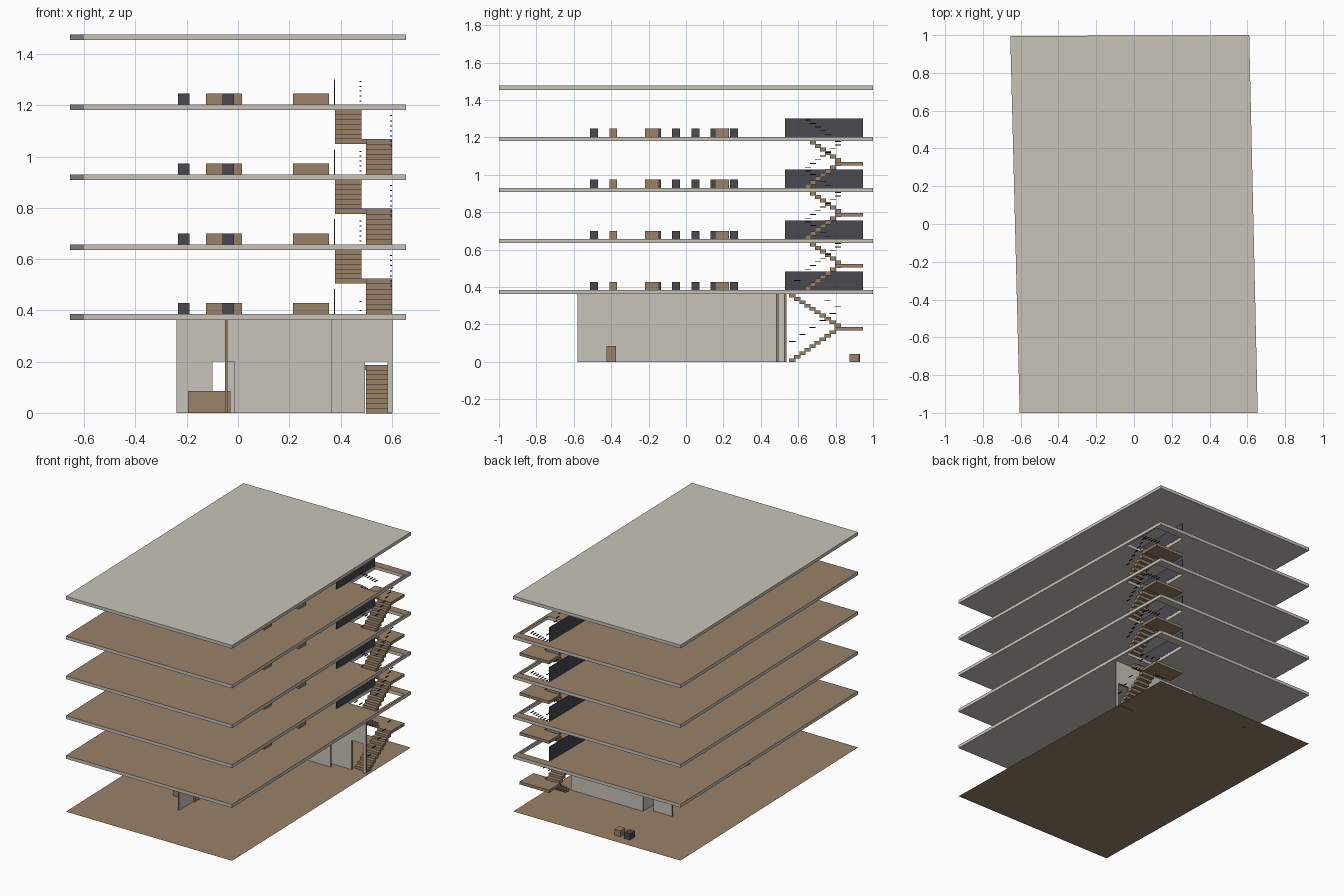
import bpy, bmesh

if "Cube" in bpy.data.objects:
    bpy.data.objects.remove(bpy.data.objects["Cube"], do_unlink=True)


def material(name, rgb):
    m = bpy.data.materials.new(name)
    m.use_nodes = True
    m.diffuse_color = (*rgb, 1)
    m.node_tree.nodes["Principled BSDF"].inputs["Base Color"].default_value = (*rgb, 1)
    return m


WOOD = material("warm wood", (0.32, 0.225, 0.14))
PLASTER = material("beige plaster", (0.58, 0.55, 0.49))
DARK = material("charcoal", (0.065, 0.065, 0.08))
BLACK = material("black metal", (0.012, 0.012, 0.015))


def finish(name, bm, mats, rule=None):
    bmesh.ops.recalc_face_normals(bm, faces=bm.faces[:])
    bm.normal_update()
    if rule:
        for f in bm.faces:
            f.material_index = rule(f.normal)
    me = bpy.data.meshes.new(name)
    bm.to_mesh(me)
    bm.free()
    for m in mats:
        me.materials.append(m)
    ob = bpy.data.objects.new(name, me)
    bpy.context.collection.objects.link(ob)
    return ob


def add_box(bm, x, y, z):
    """Box from three (low, high) ranges."""
    for v in bmesh.ops.create_cube(bm, size=1)["verts"]:
        v.co = [r[0] if c < 0 else r[1] for c, r in zip(v.co, (x, y, z))]


def box(name, x, y, z, mat):
    bm = bmesh.new()
    add_box(bm, x, y, z)
    return finish(name, bm, [mat])


def extrude(bm, vec):
    geo = bmesh.ops.extrude_face_region(bm, geom=bm.faces[:])["geom"]
    verts = [g for g in geo if isinstance(g, bmesh.types.BMVert)]
    bmesh.ops.translate(bm, verts=verts, vec=vec)


# Shared dimensions
OUTLINE = [(-0.605, -1), (0.655, -1), (0.61, 1), (-0.655, 0.995)]
WELL = [(0.378, 0.64), (0.6, 0.64), (0.6, 0.945), (0.378, 0.945)]
SLAB, STOREY, FIRST = 0.022, 0.2728, 0.385
FLOORS = [FIRST + STOREY * i for i in range(4)]
ROOF = FIRST + STOREY * 4


def slab(name, top, mats, well=True, rule=None):
    bm = bmesh.new()
    outer = [bm.verts.new((x, y, top - SLAB)) for x, y in OUTLINE]
    if well:
        inner = [bm.verts.new((x, y, top - SLAB)) for x, y in WELL]
        for i in range(4):
            j = (i + 1) % 4
            bm.faces.new((outer[i], outer[j], inner[j], inner[i]))
    else:
        bm.faces.new(outer)
    extrude(bm, (0, 0, SLAB))
    finish(name, bm, mats, rule)


# Ground sheet, floors and roof
bm = bmesh.new()
bm.faces.new([bm.verts.new((x, y, 0)) for x, y in OUTLINE])
finish("ground_floor", bm, [WOOD])
for n, top in enumerate(FLOORS):
    slab(f"floor_slab_{n + 1}", top, [PLASTER, WOOD], rule=lambda nor: int(nor.z > 0.5))
slab("roof_slab", ROOF, [PLASTER], well=False)


# Ground storey walls: plaster faces with wooden ends
WALL_H = FIRST - SLAB


def door_wall(name, x, y, door, door_h=0.2):
    pts = [(x[0], 0), (door[0], 0), (door[0], door_h), (door[1], door_h),
           (door[1], 0), (x[1], 0), (x[1], WALL_H), (x[0], WALL_H)]
    bm = bmesh.new()
    bm.faces.new([bm.verts.new((px, y[0], pz)) for px, pz in pts])
    extrude(bm, (0, y[1] - y[0], 0))
    finish(name, bm, [PLASTER, WOOD], lambda nor: int(abs(nor.y) < 0.5))


door_wall("hall_wall", (-0.24, 0.365), (0.481, 0.494), (-0.1, -0.015))
door_wall("stair_wall", (-0.05, 0.602), (0.524, 0.536), (0.495, 0.583))
bm = bmesh.new()
add_box(bm, (-0.05, -0.04), (-0.58, 0.524), (0, WALL_H))
finish("long_wall", bm, [PLASTER, WOOD], lambda nor: int(abs(nor.x) < 0.5))

# Ground storey furniture
box("reception_desk", (-0.195, -0.03), (-0.425, -0.375), (0, 0.085), WOOD)
box("rear_table", (-0.15, -0.105), (0.875, 0.925), (0, 0.042), WOOD)
box("rear_seat", (-0.225, -0.18), (0.875, 0.93), (0, 0.042), DARK)


# Stairs
def flight(name, x, y, z, steps):
    """Steps from y[0], z[0] to y[1], z[1], with a broken handrail above."""
    run, rise = (y[1] - y[0]) / steps, (z[1] - z[0]) / steps
    treads, rail = bmesh.new(), bmesh.new()
    for i in range(steps):
        mid, top = y[0] + (i + 0.5) * run, z[0] + (i + 1) * rise
        half = abs(run) * 0.62
        add_box(treads, x, (mid - half, mid + half), (top - rise * 1.1, top))
        if i % 2 == 0 or steps < 8:
            add_box(rail, (x[1] - 0.006, x[1]), (mid - half, mid + half),
                    (top + 0.088, top + 0.092))
    finish(name + "_steps", treads, [WOOD])
    finish(name + "_handrail", rail, [BLACK])


OUTER_X, INNER_X = (0.5, 0.6), (0.378, 0.481)
for n, (low, high) in enumerate(zip([0] + FLOORS[:-1], FLOORS)):
    landing = low + (0.187 if n == 0 else 0.139)
    foot, steps = (0.555, 10) if n == 0 else (0.64, 7)
    flight(f"lower_flight_{n}", OUTER_X, (foot, 0.825), (low, landing), steps)
    flight(f"upper_flight_{n}", INNER_X, (0.825, foot),
           (landing, high - (SLAB if n == 0 else 0)), steps)
    box(f"landing_{n}", (0.378, 0.6), (0.82, 0.945), (landing - 0.02, landing), WOOD)

# Upper storey furniture and stair screens
for n, z in enumerate(FLOORS, 1):
    height = (z, z + 0.043)
    box(f"stair_screen_{n}", (0.374, 0.379), (0.53, 0.945), (z, z + 0.098), DARK)
    box(f"desk_{n}", (-0.125, 0.015), (-0.41, -0.37), height, WOOD)
    box(f"desk_chair_{n}", (-0.06, -0.015), (-0.512, -0.47), height, DARK)
    for side, y in (("front", -0.22), ("back", 0.155)):
        box(f"{side}_table_{n}", (0.215, 0.355), (y, y + 0.075), height, WOOD)
    for i in range(5):
        y = -0.177 + i * 0.103
        box(f"waiting_seat_{n}_{i + 1}", (-0.235, -0.19), (y, y + 0.042), height, DARK)
